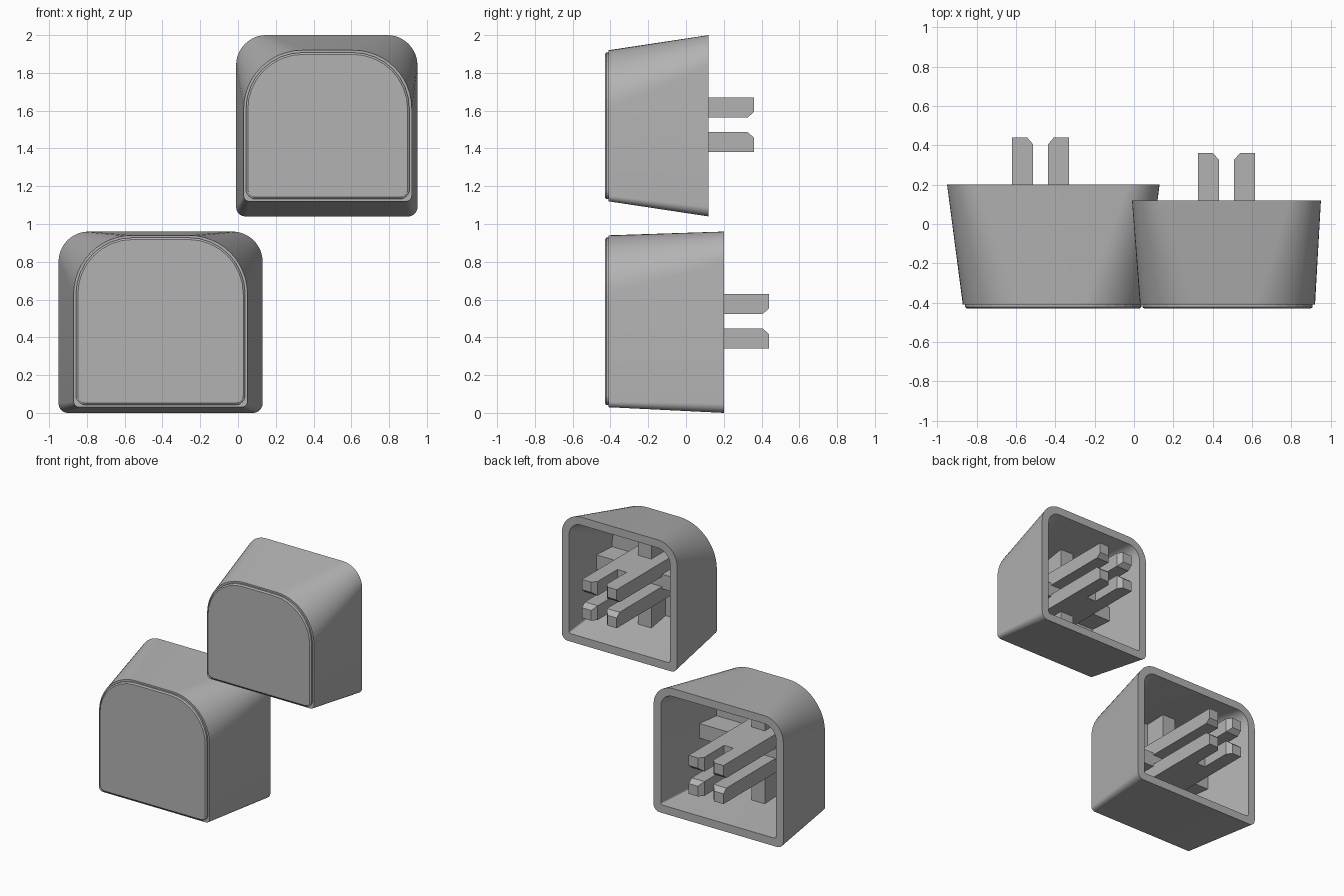
import bpy, bmesh, math

cube = bpy.data.objects.get("Cube")
if cube:
    bpy.data.objects.remove(cube)

grey = bpy.data.materials.new("mid grey")
grey.use_nodes = True
colour = (0.45, 0.45, 0.45, 1)
grey.diffuse_color = colour
grey.node_tree.nodes["Principled BSDF"].inputs["Base Color"].default_value = colour


def finish(name, bm, smooth=False):
    bmesh.ops.recalc_face_normals(bm, faces=bm.faces)
    mesh = bpy.data.meshes.new(name)
    bm.to_mesh(mesh)
    bm.free()
    mesh.materials.append(grey)
    obj = bpy.data.objects.new(name, mesh)
    bpy.context.collection.objects.link(obj)
    if smooth:
        bpy.ops.object.select_all(action="DESELECT")
        obj.select_set(True)
        bpy.context.view_layer.objects.active = obj
        bpy.ops.object.shade_smooth_by_angle(angle=math.radians(35))


def outline(y, box, top, bottom, inset=0, steps=12):
    """Rounded rectangle with separate top and bottom corner radii."""
    x0, x1, z0, z1 = box
    x0, x1, z0, z1 = x0 + inset, x1 - inset, z0 + inset, z1 - inset
    corners = [(x1, z1, -1, -1, top), (x0, z1, 1, -1, top),
               (x0, z0, 1, 1, bottom), (x1, z0, -1, 1, bottom)]
    points = []
    for k, (x, z, sx, sz, r) in enumerate(corners):
        for i in range(steps + 1):
            a = math.pi / 2 * (k + i / steps)
            points.append((x + r * (sx + math.cos(a)), y, z + r * (sz + math.sin(a))))
    return points


def loft(name, outlines, smooth=True):
    """Skin a row of matching outlines and cap both ends."""
    bm = bmesh.new()
    rings = [[bm.verts.new(p) for p in ring] for ring in outlines]
    for a, b in zip(rings, rings[1:]):
        for i in range(len(a)):
            j = (i + 1) % len(a)
            bm.faces.new((a[i], a[j], b[j], b[i]))
    bm.faces.new(rings[0])
    bm.faces.new(rings[-1])
    finish(name, bm, smooth)


def rect(y, x0, x1, z0, z1):
    return [(x0, y, z0), (x1, y, z0), (x1, y, z1), (x0, y, z1)]


def block(name, x0, x1, y0, y1, z0, z1):
    loft(name, [rect(y0, x0, x1, z0, z1), rect(y1, x0, x1, z0, z1)], False)


def plug(prefix, front, back, back_y, cx, cz):
    front_y, wall = -0.41, 0.06
    # Hollow housing, open at the back
    loft(prefix + "_housing", [
        outline(front_y, front, 0.31, 0.03),
        outline(back_y, back, 0.16, 0.05),
        outline(back_y, back, 0.10, 0.015, wall),
        outline(front_y + wall, front, 0.25, 0.01, wall)])

    # Raised front plate with chamfered rim
    loft(prefix + "_front_plate", [
        outline(front_y + 0.01, front, 0.30, 0.05, 0.012, 8),
        outline(front_y - 0.012, front, 0.30, 0.05, 0.012, 8),
        outline(front_y - 0.02, front, 0.29, 0.045, 0.022, 8)], False)

    # Crossed ribs deep inside the housing
    x0, x1, z0, z1 = front
    block(prefix + "_side_rib", x0 + 0.02, x1 - 0.02, -0.36, -0.18, cz - 0.055, cz + 0.055)
    block(prefix + "_upright_rib", cx - 0.055, cx + 0.055, -0.36, -0.18, z0 + 0.02, z1 - 0.02)

    # Two forked slabs, each carrying a pair of prongs
    half, gap = 0.145, 0.038
    tip, root = back_y + 0.24, back_y - 0.03
    for level, sz in (("lower", -1), ("upper", 1)):
        low, high = sorted((cz + sz * gap, cz + sz * half))
        block(f"{prefix}_{level}_slab", cx - half, cx + half, -0.36, root, low, high)
        for side, sx in (("right", -1), ("left", 1)):
            rings = [rect(y, cx + sx * (gap + cut), cx + sx * half,
                          cz + sz * (gap + cut), cz + sz * half)
                     for y, cut in ((root, 0), (tip - 0.035, 0), (tip, 0.03))]
            loft(f"{prefix}_{level}_{side}_prong", rings, False)


plug("large_plug", (-0.87, 0.05, 0.03, 0.94), (-0.95, 0.13, 0, 0.96), 0.2, -0.475, 0.485)
plug("small_plug", (0.03, 0.92, 1.12, 1.92), (-0.01, 0.95, 1.04, 2.0), 0.12, 0.47, 1.525)
